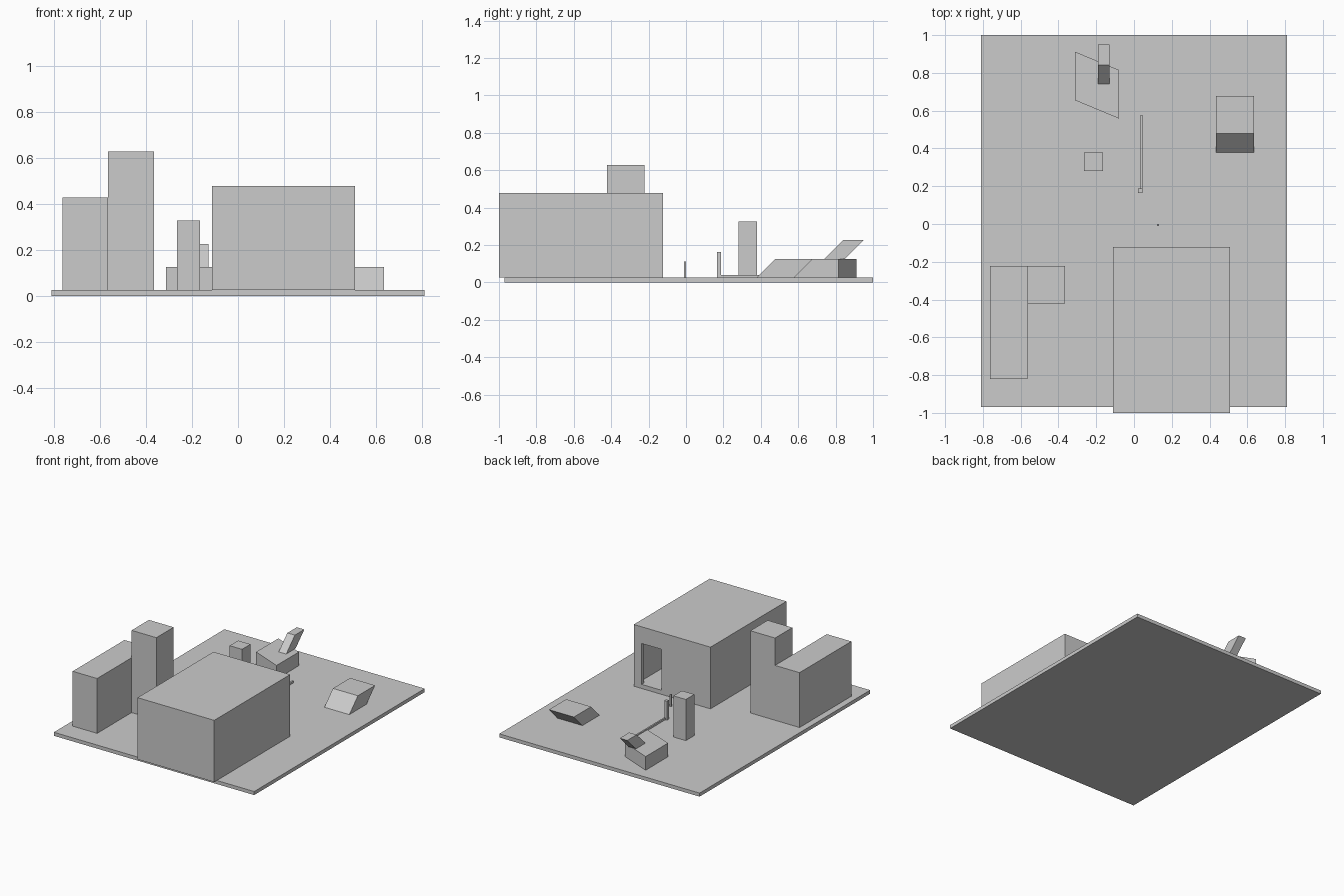
import bpy
import bmesh

cube = bpy.data.objects.get("Cube")
if cube:
    bpy.data.objects.remove(cube, do_unlink=True)

GREY = (0.6, 0.6, 0.6, 1.0)
mat = bpy.data.materials.new("plain grey")
mat.use_nodes = True
mat.diffuse_color = GREY
mat.node_tree.nodes["Principled BSDF"].inputs["Base Color"].default_value = GREY

GROUND = 0.026  # top of the ground slab


def box(name, x, y, z, lean=0.0, skew=0.0):
    """Box between limits; lean moves the top in y, skew moves the +x side in y."""
    bm = bmesh.new()
    bmesh.ops.create_cube(bm, size=1)
    for v in bm.verts:
        top, side = v.co.z > 0, v.co.x > 0
        v.co = (x[side], y[v.co.y > 0] + lean * top + skew * side, z[top])
    mesh = bpy.data.meshes.new(name)
    bm.to_mesh(mesh)
    bm.free()
    mesh.materials.append(mat)
    obj = bpy.data.objects.new(name, mesh)
    bpy.context.collection.objects.link(obj)
    return obj


def cut(obj, cutter):
    """Subtract the cutter from the object and remove the cutter."""
    mod = obj.modifiers.new("cut", "BOOLEAN")
    mod.operation = "DIFFERENCE"
    mod.solver = "EXACT"
    mod.object = cutter
    bpy.context.view_layer.objects.active = obj
    bpy.ops.object.modifier_apply(modifier=mod.name)
    bpy.data.objects.remove(cutter, do_unlink=True)


# Ground slab
box("ground", (-0.81, 0.81), (-0.97, 1.0), (0, GROUND))

# Hollow house with a doorway in its back wall
hx, hy, hz = (-0.112, 0.508), (-1.0, -0.123), (GROUND, 0.477)
wall = 0.03
house = box("house", hx, hy, hz)
cut(house, box("room", *[(a + wall, b - wall) for a, b in (hx, hy, hz)]))
cut(house, box("doorway", (0.285, 0.445), (hy[1] - 0.06, hy[1] + 0.05),
               (GROUND + wall, 0.355)))

# Tall blocks beside the house
box("long_block", (-0.763, -0.565), (-0.82, -0.222), (GROUND, 0.427))
box("tower", (-0.565, -0.365), (-0.422, -0.222), (GROUND, 0.627))

# Small pillar
box("pillar", (-0.264, -0.164), (0.281, 0.379), (GROUND, 0.327))

# Skewed plinth with a leaning arm on top
box("plinth", (-0.312, -0.079), (0.655, 0.912), (GROUND, 0.126), skew=-0.097)
box("leaning_arm", (-0.19, -0.129), (0.741, 0.85), (0.126, 0.226), lean=0.1)

# Leaning block
box("leaning_block", (0.433, 0.635), (0.379, 0.578), (GROUND, 0.126), lean=0.099)

# Thin rail and posts
box("rail", (0.035, 0.046), (0.188, 0.578), (GROUND, 0.04))
box("rail_post", (0.022, 0.044), (0.165, 0.188), (GROUND, 0.164))
box("small_post", (0.121, 0.133), (-0.011, 0.0), (GROUND, 0.113))
